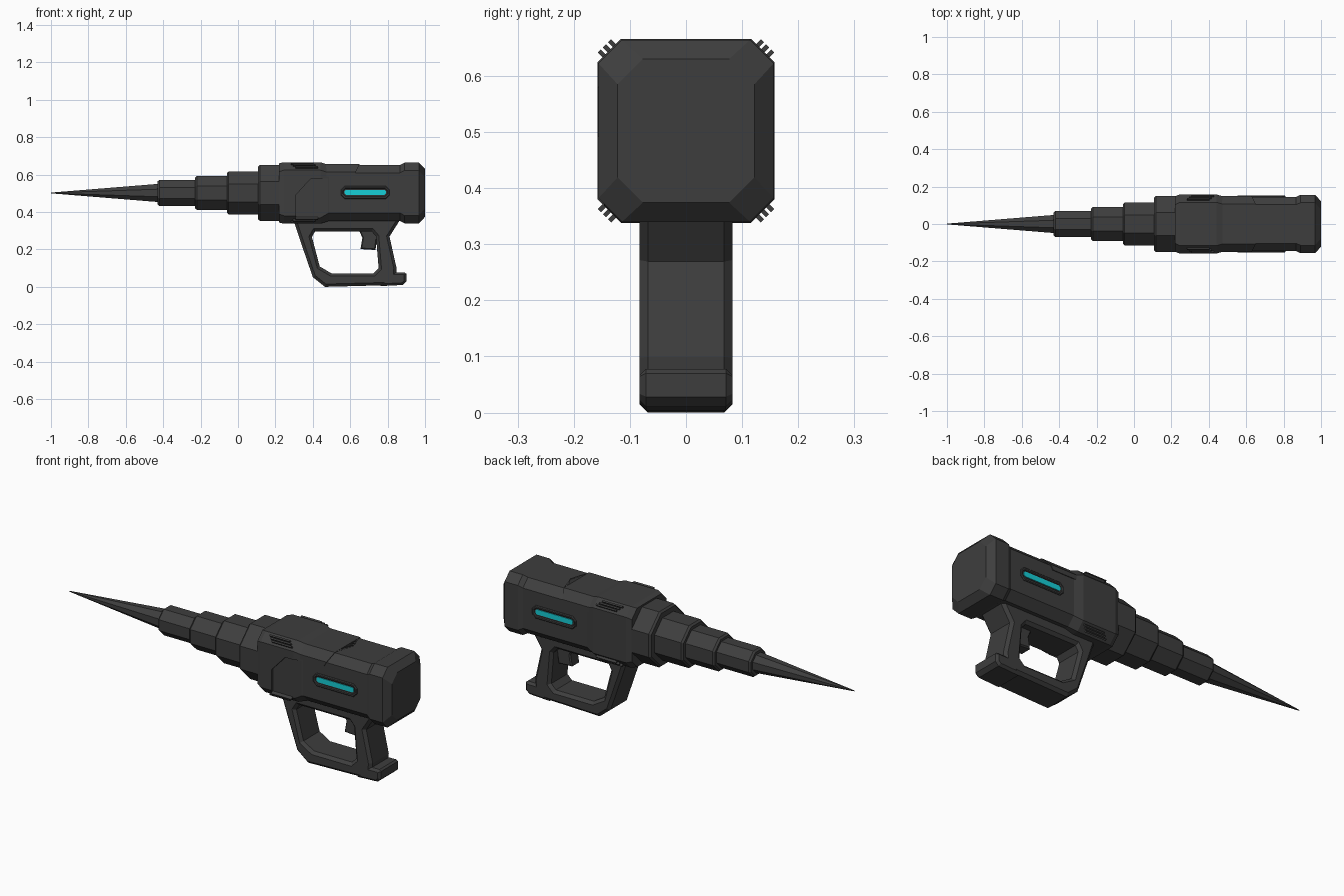
import bpy, bmesh, math
from mathutils import Vector, Matrix

if "Cube" in bpy.data.objects:
    bpy.data.objects.remove(bpy.data.objects["Cube"])

CZ = 0.51  # height of the main axis


def material(name, rgb):
    m = bpy.data.materials.new(name)
    m.diffuse_color = (*rgb, 1)
    m.use_nodes = True
    m.node_tree.nodes["Principled BSDF"].inputs["Base Color"].default_value = m.diffuse_color
    return m


GREY = material("dark_grey", (0.048, 0.048, 0.048))
CYAN = material("glow_cyan", (0.008, 0.62, 0.68))


def finish(name, bm, mat):
    bmesh.ops.recalc_face_normals(bm, faces=bm.faces)
    me = bpy.data.meshes.new(name)
    bm.to_mesh(me)
    bm.free()
    me.materials.append(mat)
    ob = bpy.data.objects.new(name, me)
    bpy.context.collection.objects.link(ob)
    return ob


def strip(bm, a, b):
    n = len(a)
    for i in range(n):
        j = (i + 1) % n
        bm.faces.new((a[i], a[j], b[j], b[i]))


def loft(name, sections, mat=GREY):
    """Chamfered-box sections (x, half width, half height, chamfer) along x."""
    bm = bmesh.new()
    rings = []
    for x, w, h, c in sections:
        pts = [(w, h - c), (w - c, h), (c - w, h), (-w, h - c),
               (-w, c - h), (c - w, -h), (w - c, -h), (w, c - h)]
        rings.append([bm.verts.new((x, y, CZ + z)) for y, z in pts])
    for a, b in zip(rings, rings[1:]):
        strip(bm, a, b)
    bm.faces.new(rings[0])
    bm.faces.new(rings[-1])
    return finish(name, bm, mat)


def inset(pts, d):
    """Move a counter-clockwise outline inwards by d."""
    out = []
    for i, p in enumerate(pts):
        p = Vector(p)
        e1 = (p - Vector(pts[i - 1])).normalized()
        e2 = (Vector(pts[(i + 1) % len(pts)]) - p).normalized()
        n1, n2 = Vector((-e1.y, e1.x)), Vector((-e2.y, e2.x))
        out.append(p + (n1 + n2) * (d / (1 + n1.dot(n2))))
    return out


def prism(name, pts, y0, y1, b, hole=None, mat=GREY):
    """xz outline extruded along y with chamfered rims, optional matching hole."""
    bm = bmesh.new()
    layers = [(y0, b), (y0 + b, 0), (y1 - b, 0), (y1, b)] if b else [(y0, 0), (y1, 0)]

    def wall(outline, sign):
        rings = [[bm.verts.new((p[0], y, p[1])) for p in inset(outline, sign * d)]
                 for y, d in layers]
        for r, s in zip(rings, rings[1:]):
            strip(bm, r, s)
        return rings[0], rings[-1]

    outer = wall(pts, 1)
    if hole:
        inner = wall(hole, -1)
        for o, i in zip(outer, inner):
            strip(bm, o, i)
    else:
        for o in outer:
            bm.faces.new(o)
    return finish(name, bm, mat)


def slot(x0, x1, z0, z1, c):
    return [(x0 + c, z0), (x1 - c, z0), (x1, z0 + c), (x1, z1 - c),
            (x1 - c, z1), (x0 + c, z1), (x0, z1 - c), (x0, z0 + c)]


# telescoping octagonal drill stages
K = 2 - math.sqrt(2)
for i, (x0, x1, r) in enumerate([(0.107, 0.24, 0.149), (-0.06, 0.12, 0.114),
                                 (-0.23, -0.05, 0.090), (-0.43, -0.22, 0.070)]):
    e = r - 0.008
    loft(f"drill_stage_{i + 1}", [(x0, e, e, K * e), (x0 + 0.01, r, r, K * r), (x1, r, r, K * r)])
loft("drill_tip", [(-1, 0.002, 0.002, 0.0011), (-0.42, 0.049, 0.049, 0.049 * K)])

# main housing and rear cap
loft("housing", [(0.23, 0.145, 0.15, 0.042), (0.9, 0.145, 0.15, 0.042)])
loft("rear_cap", [(0.865, 0.144, 0.149, 0.042), (0.89, 0.156, 0.162, 0.042),
                  (0.968, 0.156, 0.162, 0.042), (1.0, 0.122, 0.128, 0.045)])

# front collar, notched on the front side
collar = loft("front_collar", [(0.218, 0.148, 0.158, 0.045), (0.245, 0.158, 0.164, 0.042),
                               (0.44, 0.158, 0.164, 0.042), (0.49, 0.144, 0.149, 0.042)])
cutter = prism("notch_cutter", [(0.31, 0.30), (0.60, 0.30), (0.60, 0.59),
                                (0.39, 0.587), (0.31, 0.50)], -0.25, -0.1465, 0)
cutter.hide_render = True
mod = collar.modifiers.new("notch", 'BOOLEAN')
mod.operation = 'DIFFERENCE'
mod.solver = 'EXACT'
mod.object = cutter
bpy.context.view_layer.objects.active = collar
bpy.ops.object.modifier_apply(modifier="notch")
bpy.data.objects.remove(cutter)

# thin top cover wrapping the housing, with a slanted rear edge
bm = bmesh.new()
section = [(-0.149, 0.597, 0.615), (-0.149, 0.622, 0.63), (-0.108, 0.664, 0.65),
           (0, 0.664, 0.685), (0.108, 0.664, 0.65), (0.149, 0.622, 0.63), (0.149, 0.597, 0.615)]
front = [bm.verts.new((0.40, y, z)) for y, z, x in section]
back = [bm.verts.new((x, y, z)) for y, z, x in section]
strip(bm, front, back)
bm.faces.new(front)
bm.faces.new(back)
finish("top_cover", bm, GREY)

# vent ribs on the four chamfers of the collar
for sy in (-1, 1):
    for sz in (-1, 1):
        bm = bmesh.new()
        for k in (-1, 0, 1):
            t = k * 0.013
            pos = Vector((0.355 + 0.012 * k, sy * (0.137 + t * 0.707), CZ + sz * (0.143 - t * 0.707)))
            m = (Matrix.Translation(pos) @ Matrix.Rotation(sy * sz * math.pi / 4, 4, 'X')
                 @ Matrix.Diagonal((0.12, 0.008, 0.024, 1)))
            # local z follows the chamfer normal
            m = (Matrix.Translation(pos) @ Matrix.Rotation(-sy * sz * math.pi / 4, 4, 'X')
                 @ Matrix.Diagonal((0.12, 0.008, 0.024, 1)))
            bmesh.ops.create_cube(bm, size=1, matrix=m)
        finish(f"vent_ribs_{'back' if sy > 0 else 'front'}_{'top' if sz > 0 else 'bottom'}", bm, GREY)

# glowing side lights in raised frames
for side, s in (("front", -1), ("back", 1)):
    y0, y1 = sorted((s * 0.14, s * 0.152))
    prism(f"light_frame_{side}", slot(0.55, 0.81, 0.478, 0.547, 0.02), y0, y1, 0.004,
          slot(0.563, 0.797, 0.494, 0.532, 0.012))
    y0, y1 = sorted((s * 0.1445, s * 0.148))
    prism(f"light_strip_{side}", slot(0.57, 0.79, 0.5, 0.527, 0.007), y0, y1, 0, mat=CYAN)

# handle loop, foot and trigger
outer = [(0.293, 0.375), (0.338, 0.24), (0.40, 0.06), (0.465, 0.008),
         (0.84, 0.018), (0.848, 0.107), (0.81, 0.277), (0.872, 0.375)]
inner = [(0.412, 0.304), (0.395, 0.275), (0.437, 0.117), (0.50, 0.08),
         (0.725, 0.08), (0.752, 0.107), (0.738, 0.277), (0.715, 0.304)]
prism("handle", outer, -0.083, 0.083, 0.015, inner)
prism("handle_foot", [(0.76, 0.012), (0.88, 0.018), (0.9, 0.036), (0.9, 0.078),
                      (0.89, 0.086), (0.80, 0.084)], -0.083, 0.083, 0.012)
prism("trigger", [(0.645, 0.315), (0.665, 0.27), (0.655, 0.21), (0.735, 0.205),
                  (0.75, 0.315)], -0.035, 0.035, 0.006)
# the model rests on z = 0
for ob in bpy.context.collection.objects:
    ob.data.transform(Matrix.Translation((0, 0, -0.008)))
